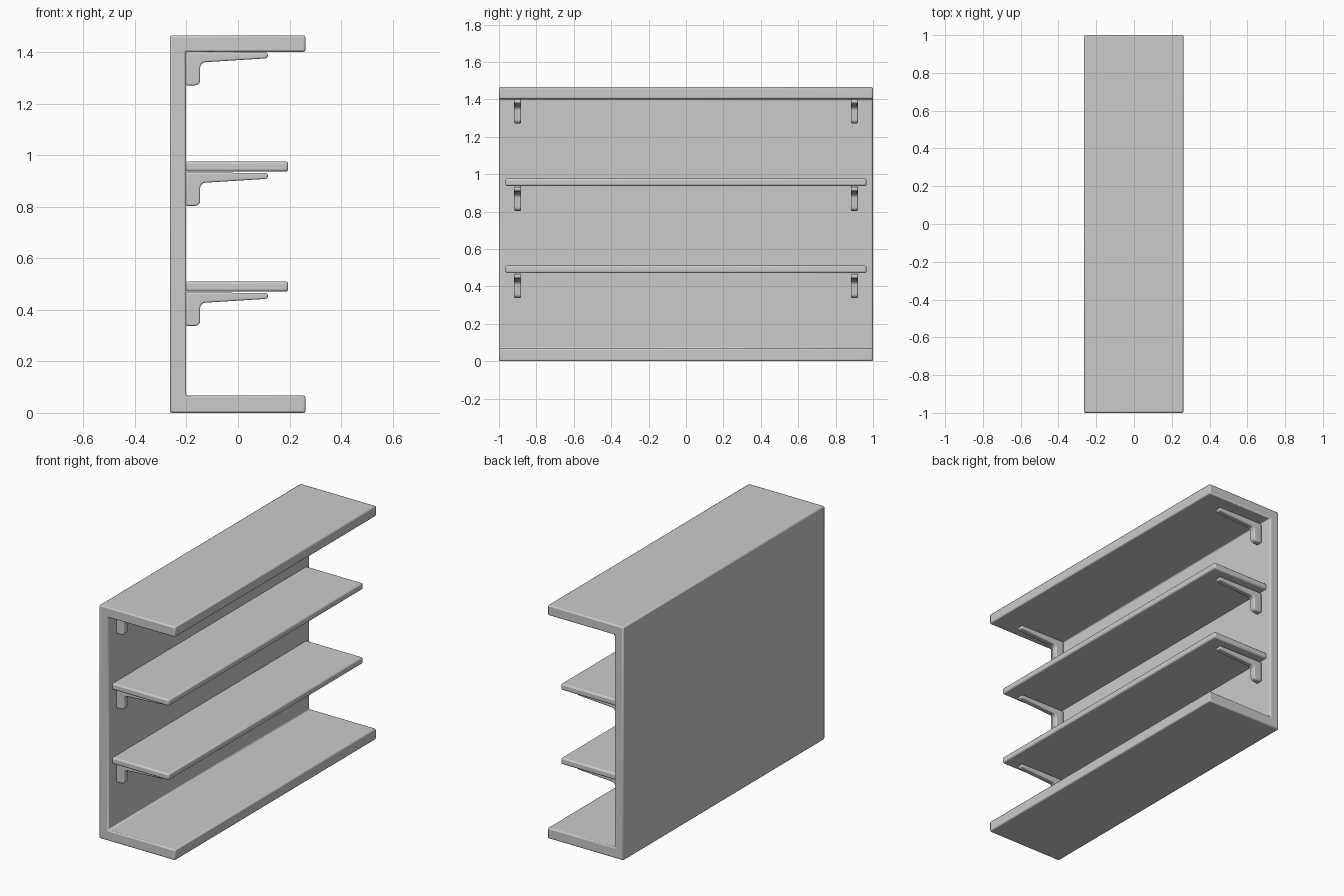
import bpy, bmesh, math

if "Cube" in bpy.data.objects:
    bpy.data.objects.remove(bpy.data.objects["Cube"])


def prism(name, profile, y0, y1, bevel, segments):
    """Extrude an xz profile along y and round its edges."""
    bm = bmesh.new()
    face = bm.faces.new([bm.verts.new((x, y0, z)) for x, z in profile])
    geo = bmesh.ops.extrude_face_region(bm, geom=[face])["geom"]
    verts = [g for g in geo if isinstance(g, bmesh.types.BMVert)]
    bmesh.ops.translate(bm, verts=verts, vec=(0, y1 - y0, 0))
    bmesh.ops.recalc_face_normals(bm, faces=bm.faces)
    mesh = bpy.data.meshes.new(name)
    bm.to_mesh(mesh)
    bm.free()
    obj = bpy.data.objects.new(name, mesh)
    bpy.context.collection.objects.link(obj)
    mod = obj.modifiers.new("bevel", "BEVEL")
    mod.width = bevel
    mod.segments = segments
    mod.limit_method = "ANGLE"
    mod.angle_limit = math.radians(40)
    bpy.ops.object.select_all(action="DESELECT")
    obj.select_set(True)
    bpy.context.view_layer.objects.active = obj
    bpy.ops.object.shade_smooth_by_angle(angle=math.radians(40))
    return obj


def arc(cx, cz, r, a0, a1, n=5):
    """Points on a corner arc, angles in degrees."""
    angles = [math.radians(a0 + (a1 - a0) * i / n) for i in range(n + 1)]
    return [(cx + r * math.cos(a), cz + r * math.sin(a)) for a in angles]


# Outer C-shaped frame: back panel, top and base boards
prism("frame", [(-0.265, 0), (0.262, 0), (0.262, 0.067), (-0.202, 0.067),
                (-0.202, 1.402), (0.262, 1.402), (0.262, 1.466), (-0.265, 1.466)],
      -1, 1, 0.008, 2)

# Two inner shelves
for i, z in enumerate((0.471, 0.937)):
    prism(f"shelf_{i + 1}", [(-0.203, z), (0.195, z), (0.195, z + 0.04), (-0.203, z + 0.04)],
          -0.965, 0.965, 0.010, 3)

# Bracket side profile, measured down from its top edge
bracket = ([(-0.203, 0), (-0.203, -0.13)]
           + arc(-0.168, -0.109, 0.021, -90, 0)
           + arc(-0.126, -0.061, 0.021, 180, 94)
           + arc(0.105, -0.014, 0.0115, -86, 90))

# A left and right bracket under each shelf and the top board
for level, z in enumerate((0.468, 0.934, 1.402)):
    for side, y in (("left", -0.9), ("right", 0.9)):
        prism(f"bracket_{level + 1}_{side}", [(px, z + pz) for px, pz in bracket],
              y - 0.019, y + 0.019, 0.006, 3)
